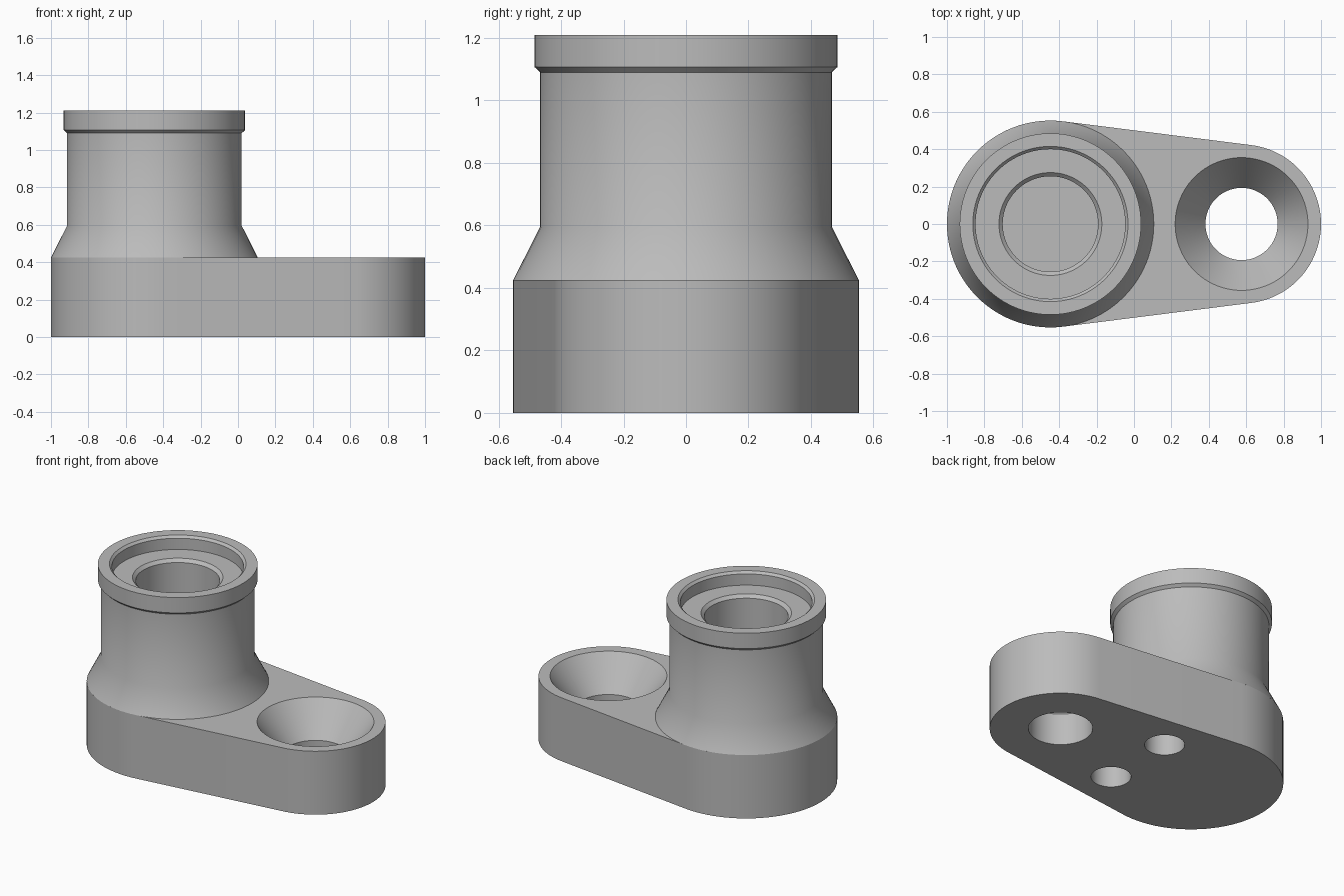
import bpy
import bmesh
from math import acos, cos, sin, pi, radians

cube = bpy.data.objects.get("Cube")
if cube:
    bpy.data.objects.remove(cube, do_unlink=True)

SEGMENTS = 96
TOWER_X, LUG_X = -0.447, 0.575
TOWER_R, LUG_R = 0.553, 0.425
BASE_H = 0.425

grey = bpy.data.materials.new("machined_grey")
grey.use_nodes = True
colour = (0.5, 0.5, 0.5, 1)
grey.diffuse_color = colour
grey.node_tree.nodes["Principled BSDF"].inputs["Base Color"].default_value = colour


def make_object(name, bm):
    bmesh.ops.recalc_face_normals(bm, faces=bm.faces)
    mesh = bpy.data.meshes.new(name)
    bm.to_mesh(mesh)
    bm.free()
    mesh.materials.append(grey)
    obj = bpy.data.objects.new(name, mesh)
    bpy.context.collection.objects.link(obj)
    return obj


def lathe(name, profile, x, y=0):
    """Revolve (radius, z) points, from axis to axis, into a closed solid."""
    bm = bmesh.new()
    verts = [bm.verts.new((r, 0, z)) for r, z in profile]
    edges = [bm.edges.new(pair) for pair in zip(verts, verts[1:])]
    bmesh.ops.spin(bm, geom=verts + edges, cent=(0, 0, 0), axis=(0, 0, 1),
                   angle=2 * pi, steps=SEGMENTS, use_merge=True)
    bmesh.ops.remove_doubles(bm, verts=bm.verts, dist=0.0001)
    bmesh.ops.translate(bm, verts=bm.verts, vec=(x, y, 0))
    return make_object(name, bm)


def arc(x, radius, start, end, steps):
    angles = [start + (end - start) * i / steps for i in range(steps + 1)]
    return [(x + radius * cos(a), radius * sin(a), 0) for a in angles]


def activate(obj):
    bpy.ops.object.select_all(action='DESELECT')
    obj.select_set(True)
    bpy.context.view_layer.objects.active = obj


# Base plate: two round ends joined by tangent sides
tangent = acos((TOWER_R - LUG_R) / (LUG_X - TOWER_X))
outline = arc(LUG_X, LUG_R, -tangent, tangent, SEGMENTS // 2)
outline += arc(TOWER_X, TOWER_R, tangent, 2 * pi - tangent, SEGMENTS // 2)
bm = bmesh.new()
bottom = bm.faces.new([bm.verts.new(p) for p in outline])
top = bmesh.ops.extrude_face_region(bm, geom=[bottom], use_keep_orig=True)
bmesh.ops.translate(bm, vec=(0, 0, BASE_H),
                    verts=[v for v in top["geom"] if isinstance(v, bmesh.types.BMVert)])
base = make_object("base_plate", bm)

# Countersunk through hole and two blind holes underneath
cutters = [lathe("countersink_cutter",
                 [(0, -0.1), (0.193, -0.1), (0.193, 0.21), (0.355, BASE_H),
                  (0.355, 0.6), (0, 0.6)], LUG_X)]
for side in (-1, 1):
    cutters.append(lathe("blind_hole_cutter",
                         [(0, -0.1), (0.12, -0.1), (0.12, 0.27), (0, 0.27)],
                         -0.03, side * 0.25))
activate(base)
for cutter in cutters:
    cutter.hide_render = True
    cut = base.modifiers.new("hole", 'BOOLEAN')
    cut.operation = 'DIFFERENCE'
    cut.solver = 'EXACT'
    cut.object = cutter
    bpy.ops.object.modifier_apply(modifier=cut.name)
for cutter in cutters:
    bpy.data.objects.remove(cutter, do_unlink=True)

# Tower: flared foot, collar, stepped recess and bore
tower = lathe("tower", [
    (0, BASE_H), (TOWER_R, BASE_H), (0.467, 0.595), (0.467, 1.09),
    (0.485, 1.107), (0.485, 1.21),
    (0.415, 1.21), (0.4, 1.195), (0.4, 1.12),
    (0.275, 1.12), (0.255, 1.1), (0.255, 0.45), (0, 0.45)], TOWER_X)

for obj in (base, tower):
    activate(obj)
    bpy.ops.object.shade_smooth_by_angle(angle=radians(30))
